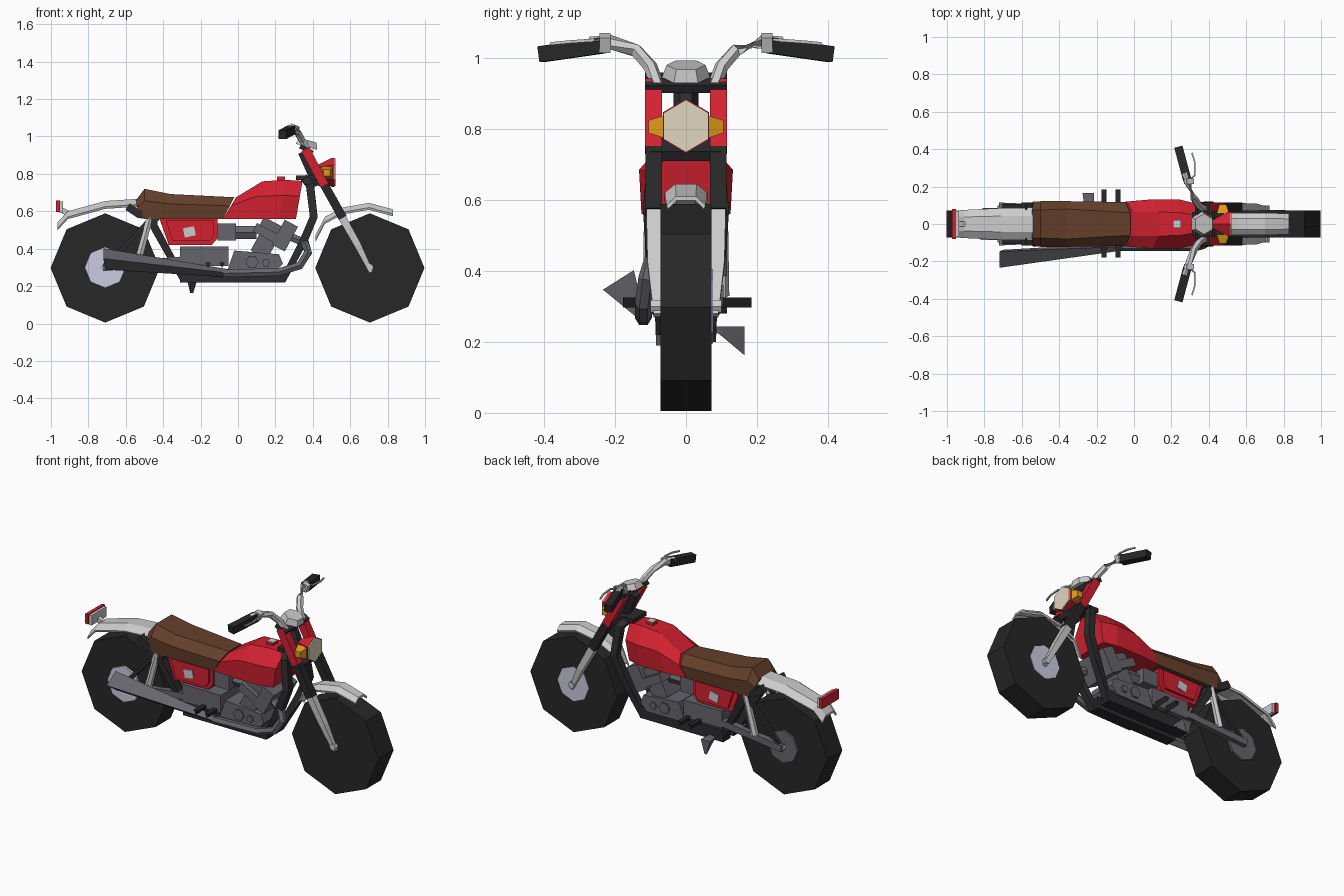
import bpy, bmesh, math
from mathutils import Vector, Matrix

COL = {"red": (0.65, 0.015, 0.03), "dark": (0.02, 0.02, 0.02), "brown": (0.13, 0.05, 0.024),
       "steel": (0.13, 0.13, 0.15), "hub": (0.6, 0.6, 0.75), "cream": (0.75, 0.68, 0.52),
       "amber": (0.75, 0.33, 0.01), "frame": (0.025, 0.025, 0.028)}
MATS = {}
for k, c in COL.items():
    MATS[k] = bpy.data.materials.new(k)
    MATS[k].diffuse_color = (*c, 1)


def loft(name, rings, mat=None, cap=True):
    """Skin a list of equal-length closed rings."""
    bm = bmesh.new()
    vs = [[bm.verts.new(p) for p in r] for r in rings]
    n = len(rings[0])
    for a, b in zip(vs, vs[1:]):
        for i in range(n):
            j = (i + 1) % n
            bm.faces.new((a[i], a[j], b[j], b[i]))
    if cap:
        bm.faces.new(vs[0])
        bm.faces.new(vs[-1])
    bmesh.ops.recalc_face_normals(bm, faces=bm.faces)
    me = bpy.data.meshes.new(name)
    bm.to_mesh(me)
    bm.free()
    ob = bpy.data.objects.new(name, me)
    bpy.context.collection.objects.link(ob)
    if mat:
        me.materials.append(MATS[mat])
    return ob


def tube(name, pts, r, mat=None, sides=4):
    """Sweep a regular polygon along a path; r is one radius or one per point."""
    pts = [Vector(p) for p in pts]
    rs = r if isinstance(r, (list, tuple)) else [r] * len(pts)
    rings = []
    for i, p in enumerate(pts):
        t = (pts[min(i + 1, len(pts) - 1)] - pts[max(i - 1, 0)]).normalized()
        ref = Vector((0, 1, 0)) if abs(t.y) < 0.8 else Vector((0, 0, 1))
        u = t.cross(ref).normalized()
        v = t.cross(u)
        ang = [math.tau * (k + 0.5) / sides for k in range(sides)]
        rings.append([p + rs[i] * (math.cos(a) * u + math.sin(a) * v) for a in ang])
    return loft(name, rings, mat)


def prism(name, xz, y0, y1, mat=None):
    """Extrude an x-z outline along y."""
    return loft(name, [[(x, y, z) for x, z in xz] for y in (y0, y1)], mat)


def box(name, c, s, mat=None, tilt=0):
    """Box with centre, full size and tilt about y (degrees)."""
    m = Matrix.Rotation(math.radians(tilt), 3, 'Y')
    ring = [(-.5, -.5), (.5, -.5), (.5, .5), (-.5, .5)]
    return loft(name, [[Vector(c) + m @ Vector((a * s[0], b * s[1], h * s[2])) for a, b in ring]
                       for h in (-.5, .5)], mat)


def disc(name, x, z, r, y0, y1, mat=None, n=8, turn=0):
    return prism(name, [(x + r * math.cos(turn + math.tau * k / n), z + r * math.sin(turn + math.tau * k / n))
                        for k in range(n)], y0, y1, mat)


def fender(name, path, drop=0.03, th=0.012):
    """Arched strip along path of (x, z, half width)."""
    rings = []
    for x, z, w in path:
        top = [(-w, -drop), (-w * .5, 0), (w * .5, 0), (w, -drop)]
        rings.append([(x, y, z + d) for y, d in top] + [(x, y * .93, z + d - th) for y, d in top[::-1]])
    return loft(name, rings)


SIDES = ((-1, "right"), (1, "left"))

# Wheels and hubs
for x, nm in ((-0.71, "rear"), (0.705, "front")):
    disc(nm + "_tyre", x, 0.297, 0.292, -0.072, 0.072, "dark")
disc("rear_hub_right", -0.71, 0.3, 0.11, -0.085, -0.06, "hub")
disc("rear_sprocket", -0.71, 0.3, 0.1, 0.06, 0.085, "steel")
disc("front_brake_disc", 0.705, 0.3, 0.105, 0.06, 0.076, "hub")
for x, nm in ((-0.71, "rear"), (0.705, "front")):
    disc(nm + "_axle", x, 0.3, 0.02, -0.1, 0.1, None, 6)

# Fenders
fender("front_fender", [(0.415, 0.475, .045), (0.465, 0.57, .055), (0.56, 0.62, .06), (0.70, 0.645, .06),
                        (0.83, 0.61, .055)], 0.025)
fender("rear_fender", [(-0.48, 0.67, .088), (-0.71, 0.655, .085), (-0.91, 0.60, .075), (-0.965, 0.54, .07)], 0.03)

# Tail light
box("tail_light_housing", (-0.945, 0, 0.622), (0.02, 0.14, 0.06))
box("tail_light_lens", (-0.962, 0, 0.627), (0.02, 0.16, 0.06), "red")
tube("tail_light_bracket", [(-0.95, 0, 0.61), (-0.91, 0, 0.59)], 0.02)

# Seat: cross-sections from back to front as (x bottom, x top, z top, half width, top half width)
def section(xb, xt, zb, zt, w, tw, mid=0.6):
    xm, zm = xb + (xt - xb) * mid, zb + (zt - zb) * mid
    half = [(xb, w * .95, zb), (xm, w, zm), (xt, tw, zt)]
    return half + [(x, -y, z) for x, y, z in half[::-1]]

loft("seat", [section(-0.53, -0.545, 0.565, 0.66, .11, .075), section(-0.50, -0.50, 0.56, 0.72, .122, .075),
              section(-0.36, -0.36, 0.56, 0.692, .122, .08), section(-0.08, -0.02, 0.56, 0.675, .117, .06)], "brown")

# Fuel tank with cap
loft("fuel_tank", [section(-0.08, -0.01, 0.56, 0.675, .12, .065), section(0.05, 0.13, 0.56, 0.76, .132, .065),
                   section(0.22, 0.25, 0.56, 0.768, .132, .06), section(0.31, 0.345, 0.56, 0.762, .11, .045)], "red")
box("tank_cap", (0.23, 0, 0.773), (0.045, 0.045, 0.02), "red")
box("tank_cap_lid", (0.23, 0, 0.784), (0.043, 0.043, 0.004))

# Side covers with plain plates
prism("side_cover", [(-0.42, 0.56), (-0.37, 0.42), (-0.14, 0.42), (-0.11, 0.455), (-0.11, 0.57)], -0.085, 0.085, "red")
for s, nm in SIDES:
    prism("side_panel_" + nm, [(-0.385, 0.55), (-0.35, 0.44), (-0.15, 0.44), (-0.13, 0.47), (-0.13, 0.55)],
          s * 0.08, s * 0.1, "red")
    box("side_plate_" + nm, (-0.26, s * 0.1, 0.49), (0.06, 0.01, 0.05), None, -12)

    # Frame rails, sub-frame and suspension
    tube("frame_cradle_" + nm, [(0.36, s * .04, 0.77), (0.385, s * .085, 0.74), (0.405, s * .1, 0.57),
                                (0.35, s * .09, 0.44), (0.245, s * .06, 0.24), (-0.295, s * .06, 0.24),
                                (-0.45, s * .09, 0.52), (-0.45, s * .09, 0.57)], 0.03, "frame")
    tube("frame_lower_rail_" + nm, [(-0.31, s * .05, 0.255), (0.25, s * .05, 0.255)], 0.05, "frame")
    tube("seat_rail_" + nm, [(-0.42, s * .09, 0.57), (-0.53, s * .095, 0.585), (-0.59, s * .095, 0.625)], 0.03, "frame")
    tube("swingarm_" + nm, [(-0.28, s * .075, 0.34), (-0.72, s * .095, 0.30)], 0.028, "steel")
    tube("swingarm_brace_" + nm, [(-0.70, s * .095, 0.31), (-0.47, s * .095, 0.56)], 0.015, "frame")
    tube("rear_shock_" + nm, [(-0.47, s * .1, 0.57), (-0.535, s * .1, 0.33)], [0.018, 0.022], None, 6)

    # Fork legs
    y = s * 0.091
    tube("fork_shroud_" + nm, [(0.36, y, 0.93), (0.462, y, 0.74)], 0.034, "red")
    tube("fork_upper_" + nm, [(0.44, y, 0.78), (0.56, y, 0.565)], 0.033, "dark")
    tube("fork_lower_" + nm, [(0.55, y, 0.58), (0.64, s * .09, 0.42), (0.712, s * .08, 0.275)], [.03, .026, .016])

    # Handlebar, grip, lever
    tube("handlebar_" + nm, [(0.375, s * .08, 0.92), (0.345, s * .1, 0.975), (0.32, s * .14, 1.02),
                             (0.29, s * .215, 1.045), (0.27, s * .27, 1.04)], 0.02, None, 6)
    box("grip_clamp_" + nm, (0.295, s * .228, 1.042), (0.04, 0.03, 0.045), None, 20)
    tube("grip_" + nm, [(0.285, s * .235, 1.035), (0.238, s * .41, 1.01)], 0.032, "dark")
    tube("lever_" + nm, [(0.29, s * .23, 1.05), (0.325, s * .26, 1.05), (0.325, s * .33, 1.045),
                         (0.31, s * .38, 1.04)], 0.006)

    # Indicators
    loft("indicator_" + nm, [[(0.475 + a * k, s * yy, 0.806 + b * k) for a, b in
                              ((-1, -1), (1, -1), (1, 1), (-1, 1))] for yy, k in ((.055, .034), (.105, .018))], "amber")

    # Engine covers on each side
    disc("engine_cover_" + nm, 0.075, 0.33, 0.035, s * .09, s * .105, "steel", 6)
    disc("engine_cover_small_" + nm, 0.15, 0.325, 0.022, s * .09, s * .105, "steel", 6)

# Steering head, clamps and gauge
tube("steering_head", [(0.35, 0, 0.92), (0.43, 0, 0.74)], 0.035, "frame", 6)
box("steering_neck", (0.365, 0, 0.78), (0.11, 0.13, 0.025), "frame")
box("top_clamp", (0.365, 0, 0.93), (0.075, 0.23, 0.025), "frame", 29)
box("lower_clamp", (0.455, 0, 0.74), (0.07, 0.2, 0.03), "frame", 29)
tube("gauge", [(0.365, 0, 0.945), (0.375, 0, 0.98)], [0.068, 0.055], None, 6)

# Headlight: red shell tapering back from a six-sided lens
def hexa(x, r, zc=0.808, lean=0.0):
    return [(x + lean * math.cos(math.tau * k / 6), r * math.sin(math.tau * k / 6) * 0.98,
             zc + r * math.cos(math.tau * k / 6)) for k in range(6)]

loft("headlight_shell", [hexa(0.42, 0.025, 0.82), hexa(0.50, 0.077), hexa(0.515, 0.077)], "red")
loft("headlight_lens", [hexa(0.512, 0.074), hexa(0.522, 0.074)], "cream")

# Engine
box("gearbox", (-0.18, 0, 0.36), (0.26, 0.19, 0.105), "steel")
prism("crankcase", [(-0.06, 0.275), (0.2, 0.275), (0.24, 0.32), (0.22, 0.37), (-0.02, 0.39)], -0.095, 0.095, "steel")
box("cylinder_lower", (0.14, 0, 0.42), (0.10, 0.16, 0.12), "steel", 28)
box("cylinder_fins", (0.165, 0, 0.475), (0.17, 0.23, 0.05), "steel", 28)
box("cylinder_fins_front", (0.25, 0, 0.47), (0.08, 0.23, 0.15), "steel", 28)
box("cylinder_head", (0.18, 0, 0.52), (0.12, 0.17, 0.05), "steel", 28)
box("air_box", (-0.06, 0, 0.49), (0.10, 0.14, 0.09), "steel")
tube("intake", [(-0.02, 0, 0.487), (0.10, 0, 0.487)], 0.04, "steel", 6)

# Exhaust: header pipe and flared muffler
tube("exhaust_pipe", [(0.29, -.07, 0.46), (0.36, -.095, 0.43), (0.375, -.11, 0.38), (0.33, -.12, 0.31),
                      (0.22, -.12, 0.275), (-0.08, -.12, 0.268)], 0.024, "steel", 6)
loft("muffler", [[(-0.05, -.14, 0.27), (-0.05, -.12, 0.29), (-0.05, -.10, 0.265), (-0.05, -.11, 0.247)],
                 [(-0.72, -.234, 0.347), (-0.72, -.147, 0.402), (-0.70, -.138, 0.33), (-0.71, -.15, 0.288)]], "steel")

# Foot pegs and stand
for x, nm in ((-0.16, "rear"), (-0.085, "front")):
    prism("foot_peg_" + nm, [(x - .014, 0.325), (x + .014, 0.325), (x, 0.297)], -0.178, 0.185, "dark")
tube("stand_pivot", [(-0.22, 0.05, 0.235), (-0.235, 0.13, 0.232)], 0.013, "steel")
loft("stand_foot", [[(-0.265, .09, 0.243), (-0.215, .09, 0.243), (-0.225, .09, 0.225), (-0.255, .09, 0.225)],
                    [(-0.275, .165, 0.243), (-0.215, .165, 0.243), (-0.24, .165, 0.162), (-0.255, .165, 0.162)]], "steel")
